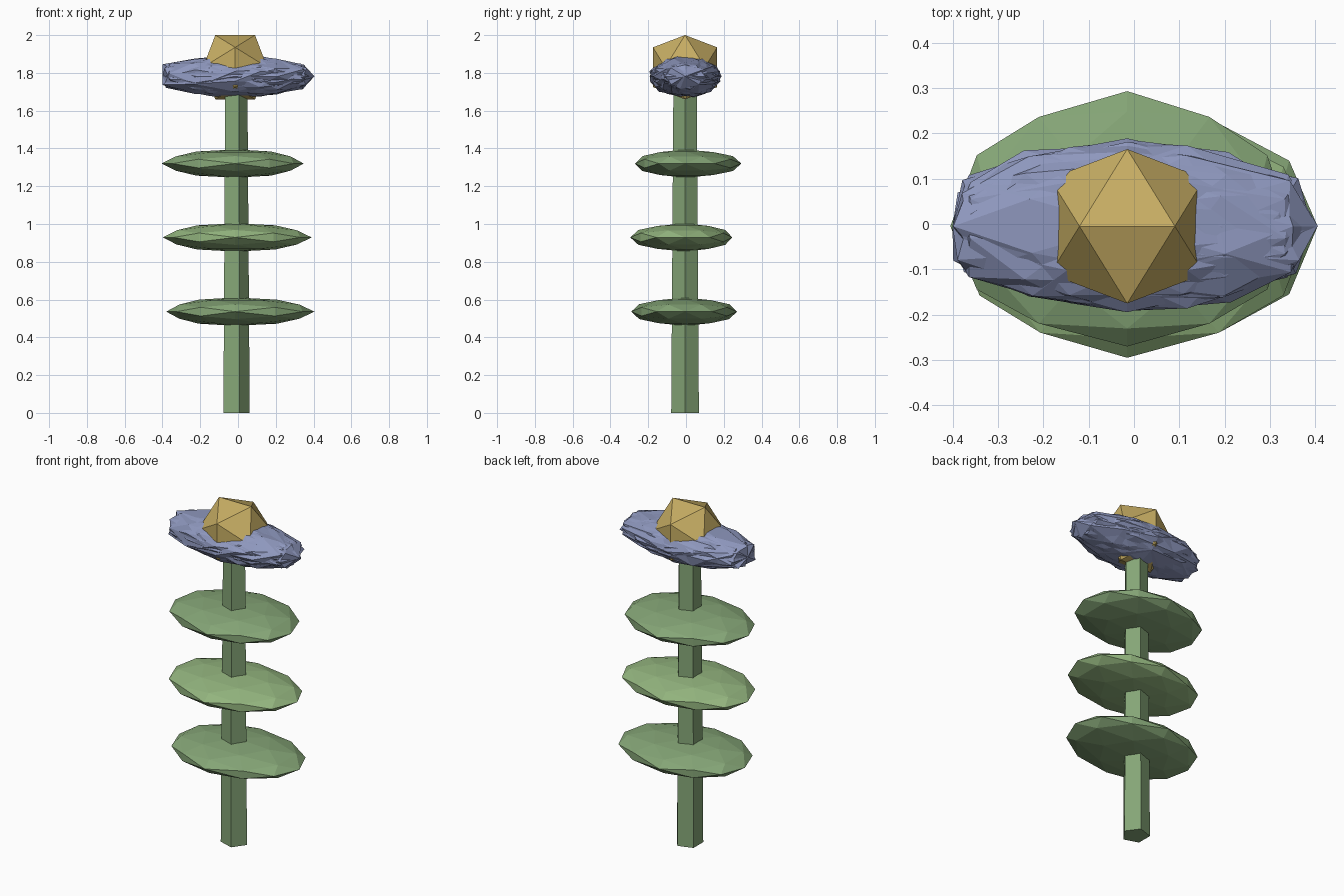
import bpy, bmesh, math, random
from mathutils import Vector, Matrix

if "Cube" in bpy.data.objects:
    bpy.data.objects.remove(bpy.data.objects["Cube"])

random.seed(4)
CX, CY = -0.015, -0.005
PHI = (1 + 5 ** 0.5) / 2


def material(name, rgb):
    m = bpy.data.materials.new(name)
    m.diffuse_color = (*rgb, 1)
    m.use_nodes = True
    m.node_tree.nodes["Principled BSDF"].inputs["Base Color"].default_value = m.diffuse_color
    return m


def finish(name, bm, mat):
    bmesh.ops.recalc_face_normals(bm, faces=bm.faces)
    me = bpy.data.meshes.new(name)
    bm.to_mesh(me)
    bm.free()
    me.materials.append(mat)
    ob = bpy.data.objects.new(name, me)
    bpy.context.collection.objects.link(ob)
    return ob


def ball_points(detail):
    """Unit icosahedron with a level edge on top; detail 1 adds edge midpoints."""
    pts = []
    for a in (-1, 1):
        for b in (-PHI, PHI):
            pts += [Vector((a, 0, b)), Vector((0, b, a)), Vector((b, a, 0))]
    if detail:
        pts += [(p + q) / 2 for i, p in enumerate(pts) for q in pts[:i]
                if (p - q).length < 2.1]
    return [p.normalized() for p in pts]


def add_hull(bm, pts, place):
    """Add the closed faceted ball, then move each point with place()."""
    verts = [bm.verts.new(p) for p in pts]
    bmesh.ops.convex_hull(bm, input=verts)
    for v in verts:
        v.co = place(v.co)


green = material("green", (0.237, 0.382, 0.185))
light_green = material("light_green", (0.295, 0.465, 0.212))
petal_blue = material("petal_blue", (0.27, 0.31, 0.51))
centre_gold = material("centre_gold", (0.57, 0.42, 0.126))

# Stem: tapered five-sided post
bm = bmesh.new()
bmesh.ops.create_cone(bm, cap_ends=True, segments=5, radius1=0.077, radius2=0.065, depth=1.72,
                      matrix=Matrix.Translation((CX, CY, 0.86)) @ Matrix.Rotation(-math.pi / 2, 4, 'Z'))
finish("stem", bm, green)

# Leaves: three flattened faceted discs (z, x min, x max, y min, y max, colour)
leaves = [(0.536, -0.38, 0.405, -0.29, 0.27, green),
          (0.929, -0.398, 0.39, -0.295, 0.245, light_green),
          (1.32, -0.405, 0.348, -0.27, 0.293, green)]
for i, (z, x0, x1, y0, y1, mat) in enumerate(leaves):
    def place(p):
        return Vector((CX + p.x * ((x1 - CX) if p.x > 0 else (CX - x0)),
                       CY + p.y * ((y1 - CY) if p.y > 0 else (CY - y0)),
                       z + p.z * 0.075))
    bm = bmesh.new()
    add_hull(bm, ball_points(1), place)
    finish(f"leaf_{i + 1}", bm, mat)

# Petals: overlapping uneven shells turned about the long axis, blunt on the left
bm = bmesh.new()
COUNT = 8
for i in range(COUNT):
    turn = Matrix.Rotation(i * 2 * math.pi / COUNT, 3, 'X')

    def place(p):
        k = random.uniform(0.92, 1.06)
        if p.x < -0.99:
            k = 0.94
        elif p.x < -0.84:
            k = random.uniform(1.02, 1.1)
        elif p.x > 0.99:
            k = random.uniform(0.98, 1.03)
        elif p.x > 0.8:
            k = random.uniform(0.98, 1.09)
        q = turn @ (p * k)
        return Vector((CX + 0.41 * q.x, CY + 0.186 * q.y, 1.782 + 0.11 * q.z))
    add_hull(bm, ball_points(1), place)
finish("petals", bm, petal_blue)

# Flower centre: plain icosahedron
bm = bmesh.new()
add_hull(bm, ball_points(0), lambda p: Vector((CX, CY, 1.83)) + p * 0.2)
finish("flower_centre", bm, centre_gold)
